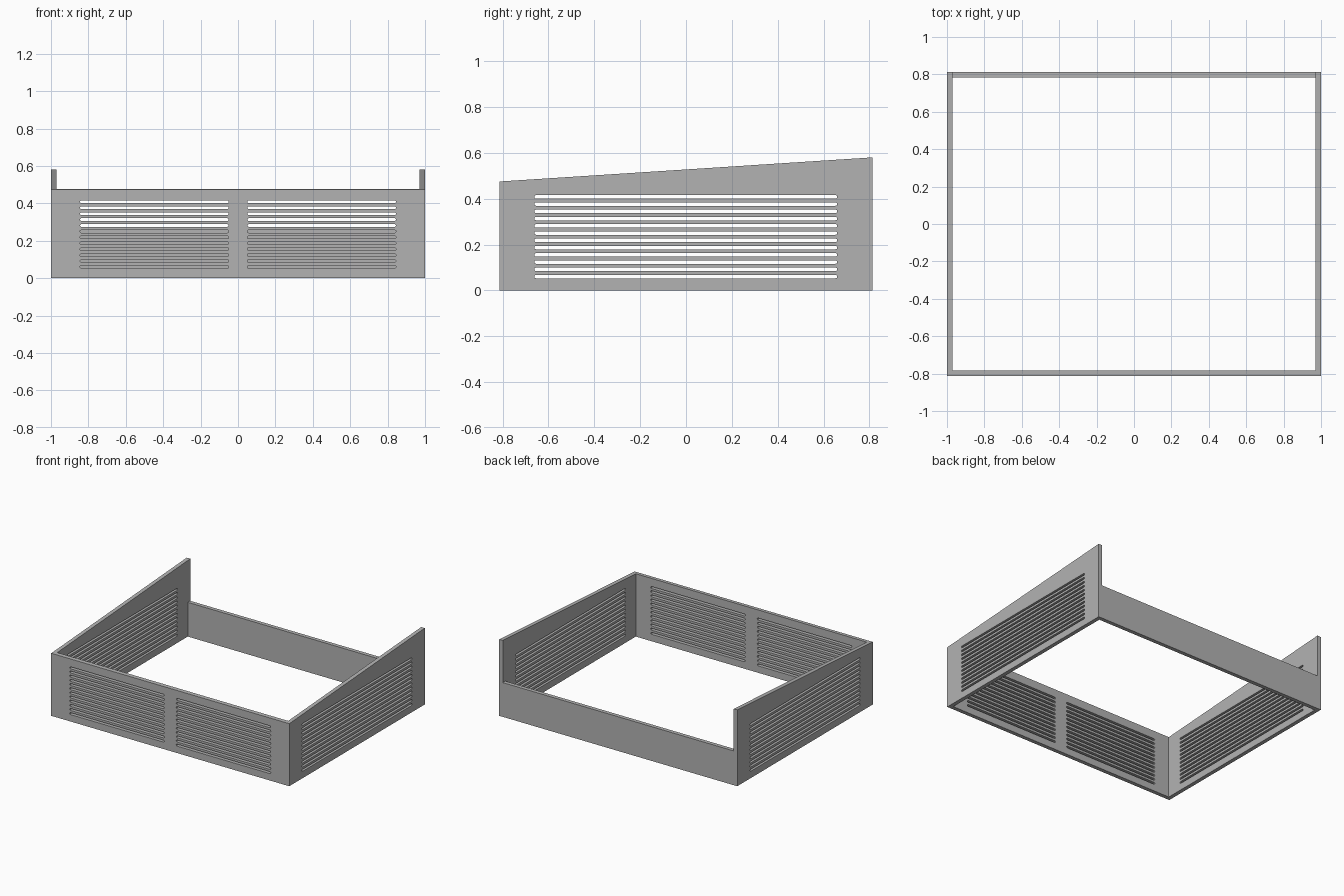
import bpy, bmesh, math

if "Cube" in bpy.data.objects:
    bpy.data.objects.remove(bpy.data.objects["Cube"])

DEPTH, WALL = 0.813, 0.03
FRONT_H, BACK_H, REAR_WALL_H = 0.475, 0.58, 0.26
SLOTS, SLOT_LOW, SLOT_HIGH, SLOT_R = 12, 0.06, 0.408, 0.0075

grey = bpy.data.materials.new("grey metal")
grey.use_nodes = True
colour = (0.45, 0.45, 0.45, 1)
grey.diffuse_color = colour
grey.node_tree.nodes["Principled BSDF"].inputs["Base Color"].default_value = colour


def make_object(name, bm):
    bmesh.ops.recalc_face_normals(bm, faces=bm.faces)
    mesh = bpy.data.meshes.new(name)
    bm.to_mesh(mesh)
    bm.free()
    mesh.materials.append(grey)
    obj = bpy.data.objects.new(name, mesh)
    bpy.context.collection.objects.link(obj)
    return obj


def prism(bm, outline, axis, lo, hi):
    """Extrude a (u, z) outline along x or y from lo to hi."""
    def place(u, z, d):
        return (d, u, z) if axis == "x" else (u, d, z)
    face = bm.faces.new([bm.verts.new(place(u, z, lo)) for u, z in outline])
    new = bmesh.ops.extrude_face_region(bm, geom=[face])["geom"]
    verts = [g for g in new if isinstance(g, bmesh.types.BMVert)]
    bmesh.ops.translate(bm, verts=verts, vec=place(0, 0, hi - lo))


def rectangle(u0, u1, z0, z1):
    return [(u0, z0), (u1, z0), (u1, z1), (u0, z1)]


def slot_outline(u0, u1, z):
    """Long slot with rounded ends."""
    points = []
    for centre, start in ((u1 - SLOT_R, -90), (u0 + SLOT_R, 90)):
        for i in range(5):
            a = math.radians(start + i * 45)
            points.append((centre + SLOT_R * math.cos(a), z + SLOT_R * math.sin(a)))
    return points


def cut(target, name, bm):
    cutter = make_object(name, bm)
    cutter.hide_render = True
    mod = target.modifiers.new(name, "BOOLEAN")
    mod.operation, mod.solver, mod.object = "DIFFERENCE", "EXACT", cutter
    bpy.context.view_layer.objects.active = target
    bpy.ops.object.modifier_apply(modifier=mod.name)
    bpy.data.objects.remove(cutter)


# Solid block with a top that slopes up towards the back
bm = bmesh.new()
prism(bm, [(-DEPTH, 0), (DEPTH, 0), (DEPTH, BACK_H), (-DEPTH, FRONT_H)], "x", -1, 1)
frame = make_object("vented_frame", bm)

# Open middle
inner_x, inner_y = 1 - WALL, DEPTH - WALL
bm = bmesh.new()
prism(bm, rectangle(-inner_x, inner_x, -0.5, 1), "y", -inner_y, inner_y)
cut(frame, "middle_cutter", bm)

# Low rear wall between the two side walls
bm = bmesh.new()
prism(bm, rectangle(-inner_x, inner_x, REAR_WALL_H, 1), "y", 0, 1)
cut(frame, "rear_cutter", bm)

# Vent slots: one bank in each side wall, two banks in the front wall
bm = bmesh.new()
for i in range(SLOTS):
    z = SLOT_LOW + (SLOT_HIGH - SLOT_LOW) * i / (SLOTS - 1)
    prism(bm, slot_outline(-0.662, 0.66, z), "x", -1.1, 1.1)
    for u0, u1 in ((-0.845, -0.05), (0.05, 0.845)):
        prism(bm, slot_outline(u0, u1, z), "y", -0.9, -0.7)
cut(frame, "slot_cutter", bm)
